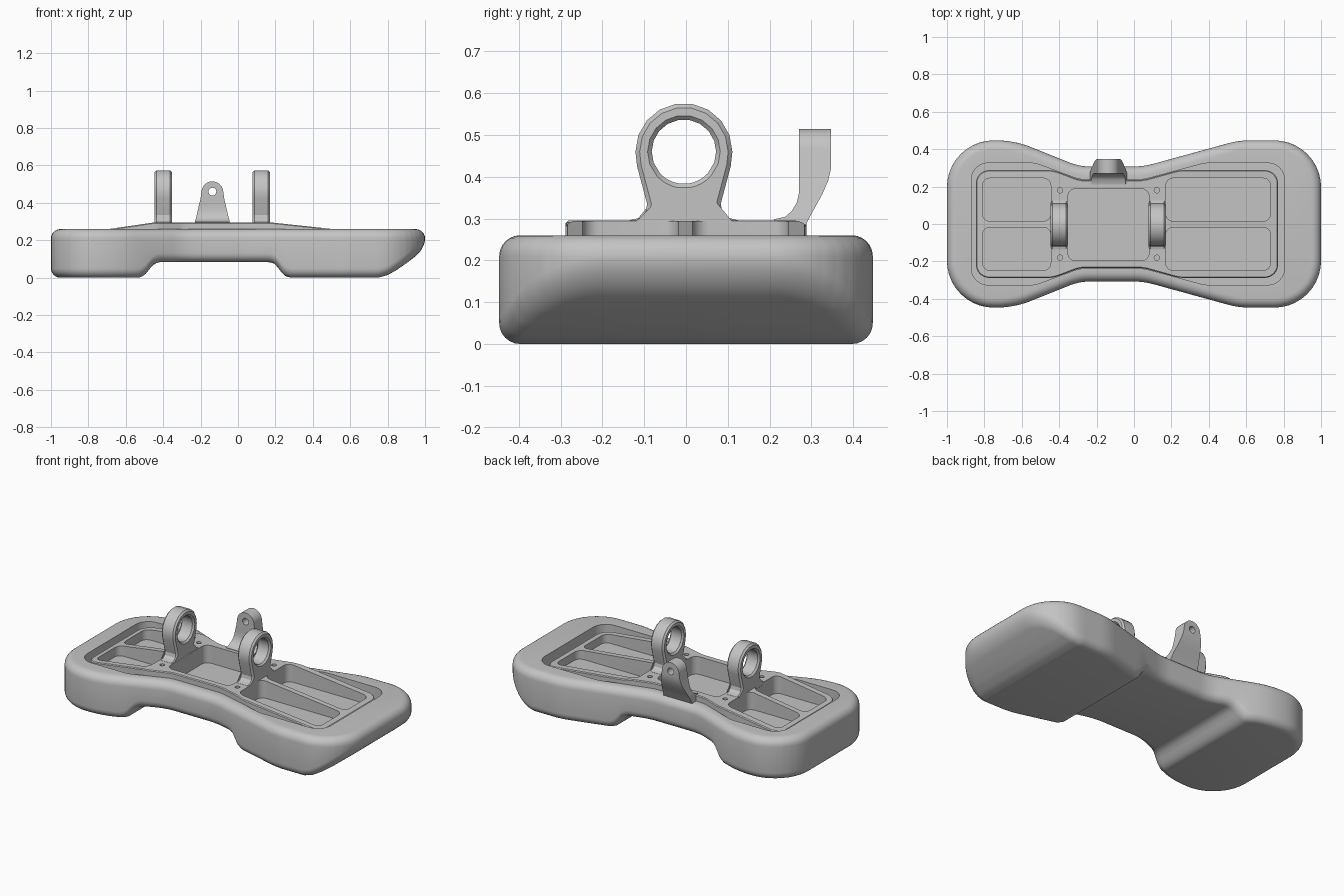
import bpy, bmesh, math
from mathutils import Vector

if "Cube" in bpy.data.objects:
    bpy.data.objects.remove(bpy.data.objects["Cube"], do_unlink=True)

grey = bpy.data.materials.new("plain_grey")
grey.use_nodes = True
GREY = (0.55, 0.55, 0.55, 1)
grey.diffuse_color = GREY
grey.node_tree.nodes["Principled BSDF"].inputs["Base Color"].default_value = GREY


def make(name, verts, faces):
    mesh = bpy.data.meshes.new(name)
    mesh.from_pydata(verts, [], faces)
    bm = bmesh.new()
    bm.from_mesh(mesh)
    bmesh.ops.recalc_face_normals(bm, faces=bm.faces)
    bm.to_mesh(mesh)
    bm.free()
    mesh.materials.append(grey)
    obj = bpy.data.objects.new(name, mesh)
    bpy.context.collection.objects.link(obj)
    return obj


def half_outline(corners, segs=10, step=None):
    """Rounded half outline (y > 0), left to right; corners are (x, y, setback)."""
    path = [(corners[0][0], 0, 0)] + corners + [(corners[-1][0], 0, 0)]
    out = []
    for prev, cur, nxt in zip(path, path[1:], path[2:]):
        p, c, n = Vector(prev[:2]), Vector(cur[:2]), Vector(nxt[:2])
        d1, d2 = (p - c).normalized(), (n - c).normalized()
        a, b = c + d1 * cur[2], c + d2 * cur[2]
        w = math.sin(d1.angle(d2) / 2)
        for i in range(segs + 1):
            t = i / segs
            k = ((1 - t) ** 2, 2 * t * (1 - t) * w, t * t)
            out.append((a * k[0] + c * k[1] + b * k[2]) / sum(k))
    if step:
        dense = [out[0]]
        for a, b in zip(out, out[1:]):
            n = max(1, math.ceil((b - a).length / step))
            dense += [a.lerp(b, i / n) for i in range(1, n + 1)]
        out = dense
    return out


def inset(loop, d):
    """Move a clockwise closed loop inward by d."""
    out = []
    for i, c in enumerate(loop):
        e1 = (c - loop[i - 1]).normalized()
        e2 = (loop[(i + 1) % len(loop)] - c).normalized()
        n1, n2 = Vector((e1.y, -e1.x)), Vector((e2.y, -e2.x))
        m = (n1 + n2).normalized()
        out.append(c + m * d / max(0.4, m.dot(n1)))
    return out


def loft(name, half, rings, cy=0):
    """Stack inset copies of a mirrored outline; rings are (inset, height rule)."""
    loop = half + [Vector((p.x, -p.y)) for p in reversed(half)]
    n, m = len(loop), len(half)
    verts, faces = [], []
    for d, z in rings:
        verts += [(p.x, p.y + cy, z(p.x)) for p in inset(loop, d)]
    for r in range(len(rings) - 1):
        for i in range(n):
            j = (i + 1) % n
            faces.append((r * n + i, r * n + j, r * n + n + j, r * n + n + i))
    for base in (0, (len(rings) - 1) * n):
        for i in range(m - 1):
            faces.append((base + i, base + i + 1, base + n - 2 - i, base + n - 1 - i))
    return make(name, verts, faces)


def flat(z):
    return lambda x: z


def box_cutter(x0, x1, hy, cy, z0, z1, r=0.04):
    half = half_outline([(x0, hy, r), (x1, hy, r)], 6)
    return loft("cutter", half, [(0, flat(z0)), (0, flat(z1))], cy)


def cylinder_cutter(r, depth, loc, rot=(0, 0, 0)):
    bpy.ops.mesh.primitive_cylinder_add(vertices=20, radius=r, depth=depth, location=loc, rotation=rot)
    return bpy.context.object


def cut(obj, cutter):
    mod = obj.modifiers.new("cut", "BOOLEAN")
    mod.operation, mod.solver, mod.object = "DIFFERENCE", "EXACT", cutter
    cutter.hide_render = True
    bpy.context.view_layer.update()
    bpy.context.view_layer.objects.active = obj
    bpy.ops.object.modifier_apply(modifier=mod.name)
    bpy.data.objects.remove(cutter, do_unlink=True)


def smooth(obj, angle=35):
    bpy.ops.object.select_all(action="DESELECT")
    obj.select_set(True)
    bpy.context.view_layer.objects.active = obj
    bpy.ops.object.shade_smooth_by_angle(angle=math.radians(angle))


def interp(points):
    def rule(x):
        if x <= points[0][0]:
            return points[0][1]
        for (xa, za), (xb, zb) in zip(points, points[1:]):
            if x <= xb:
                return za + (zb - za) * (x - xa) / (xb - xa)
        return points[-1][1]
    return rule


# Sole pad: waisted outline, arched underside, toe ramp, rounded edges
sole = interp([(-0.53, 0), (-0.50, 0.012), (-0.47, 0.05), (-0.45, 0.073), (-0.42, 0.083),
               (0.17, 0.083), (0.20, 0.073), (0.22, 0.045), (0.245, 0.012), (0.28, 0),
               (0.75, 0), (0.80, 0.014), (0.85, 0.042), (0.90, 0.077), (0.95, 0.115), (1, 0.155)])
pad_half = half_outline([(-1, 0.447, 0.25), (-0.64, 0.447, 0.1), (-0.29, 0.307, 0.06),
                         (0.05, 0.307, 0.06), (0.56, 0.447, 0.06), (1, 0.447, 0.25)], 10, 0.02)
R, TOP = 0.05, 0.26
rings = []
for k in range(7):
    a = k / 6 * math.pi / 2
    rings.append((R * (1 - math.sin(a)), lambda x, h=R * (1 - math.cos(a)): sole(x) + h))
for k in range(7):
    a = k / 6 * math.pi / 2
    rings.append((R * (1 - math.cos(a)), flat(TOP - R + R * math.sin(a))))
pad = loft("sole_pad", pad_half, rings)
recess = half_outline([(-0.87, 0.326, 0.09), (-0.53, 0.326, 0.03), (-0.29, 0.237, 0.03),
                       (0.05, 0.237, 0.03), (0.38, 0.326, 0.03), (0.805, 0.326, 0.09)], 8)
cut(pad, loft("cutter", recess, [(0, flat(0.18)), (0, flat(0.4))]))
smooth(pad)

# Frame plate: raised in the middle, sloping to both ends, with pockets and screw holes
crown = interp([(-0.845, 0.238), (-0.45, 0.295), (0.18, 0.295), (0.77, 0.232)])
plate_half = half_outline([(-0.845, 0.288, 0.07), (-0.43, 0.288, 0.03), (-0.29, 0.235, 0.03),
                           (0.05, 0.235, 0.03), (0.24, 0.288, 0.03), (0.77, 0.288, 0.07)], 6, 0.03)
plate = loft("frame_plate", plate_half, [(0, flat(0.15)), (0, lambda x: crown(x) - 0.005), (0.005, crown)])
for y in (-0.133, 0.13):
    cut(plate, box_cutter(-0.81, -0.445, 0.115, y, 0.185, 0.4))
    cut(plate, box_cutter(0.17, 0.73, 0.115, y, 0.185, 0.4))
cut(plate, box_cutter(-0.353, 0.08, 0.192, -0.004, 0.185, 0.4))
for x in (-0.395, 0.122):
    for y in (-0.18, 0.18):
        cut(plate, cylinder_cutter(0.014, 0.1, (x, y, 0.295)))
smooth(plate)


# Pivot lugs: chamfered eyes on a flared neck
def lug(name, cx):
    cy, cz, hole, h, c = -0.005, 0.46, 0.077, 0.046, 0.01
    right = [(0.116 * math.cos(math.radians(a)), 0.116 * math.sin(math.radians(a)), a)
             for a in (80, 60, 40, 20, 0)]
    right += [(0.112, -0.035, -20), (0.088, -0.125, -42), (0.092, -0.145, -52),
              (0.105, -0.158, -62), (0.13, -0.164, -72), (0.13, -0.19, -81)]
    pts = right + [(-y, z, 180 - a) for y, z, a in reversed(right)]
    outer = [Vector((y, z)) for y, z, a in pts]

    def eye(r):
        return [Vector((r * math.cos(math.radians(a)), r * math.sin(math.radians(a)))) for y, z, a in pts]

    side = [(outer, h - c), (inset(outer, c), h), (eye(hole + c), h), (eye(hole), h - c)]
    loops = side + [(l, -x) for l, x in reversed(side)]
    n, k = len(pts), len(loops)
    verts = [(cx + x, cy + p.x, cz + p.y) for l, x in loops for p in l]
    faces = [(r * n + i, r * n + (i + 1) % n, (r + 1) % k * n + (i + 1) % n, (r + 1) % k * n + i)
             for r in range(k) for i in range(n)]
    smooth(make(name, verts, faces), 25)


lug("right_pivot_lug", -0.40)
lug("left_pivot_lug", 0.124)

# Rear bracket: bent, tapering tab with a round top and a pin hole
layers = [(0.25, 0.1, 0.21, 0.27), (0.298, 0.093, 0.21, 0.293), (0.304, 0.092, 0.237, 0.296),
          (0.318, 0.088, 0.253, 0.304), (0.338, 0.083, 0.265, 0.315), (0.36, 0.078, 0.27, 0.327),
          (0.39, 0.071, 0.27, 0.34), (0.42, 0.064, 0.27, 0.347)]
for k in range(9):
    a = math.radians(10 + 9.5 * k)
    layers.append((0.457 + 0.058 * math.sin(a), 0.058 * math.cos(a), 0.27, 0.347))
verts, faces = [], []
for z, w, y0, y1 in layers:
    verts += [(-0.137 + sx * w, y, z) for sx, y in ((-1, y0), (1, y0), (1, y1), (-1, y1))]
for r in range(len(layers) - 1):
    for i in range(4):
        j = (i + 1) % 4
        faces.append((4 * r + i, 4 * r + j, 4 * r + 4 + j, 4 * r + 4 + i))
last = len(verts)
faces += [(3, 2, 1, 0), tuple(range(last - 4, last))]
bracket = make("rear_bracket", verts, faces)
cut(bracket, cylinder_cutter(0.021, 0.3, (-0.137, 0.31, 0.46), (math.pi / 2, 0, 0)))
smooth(bracket)
